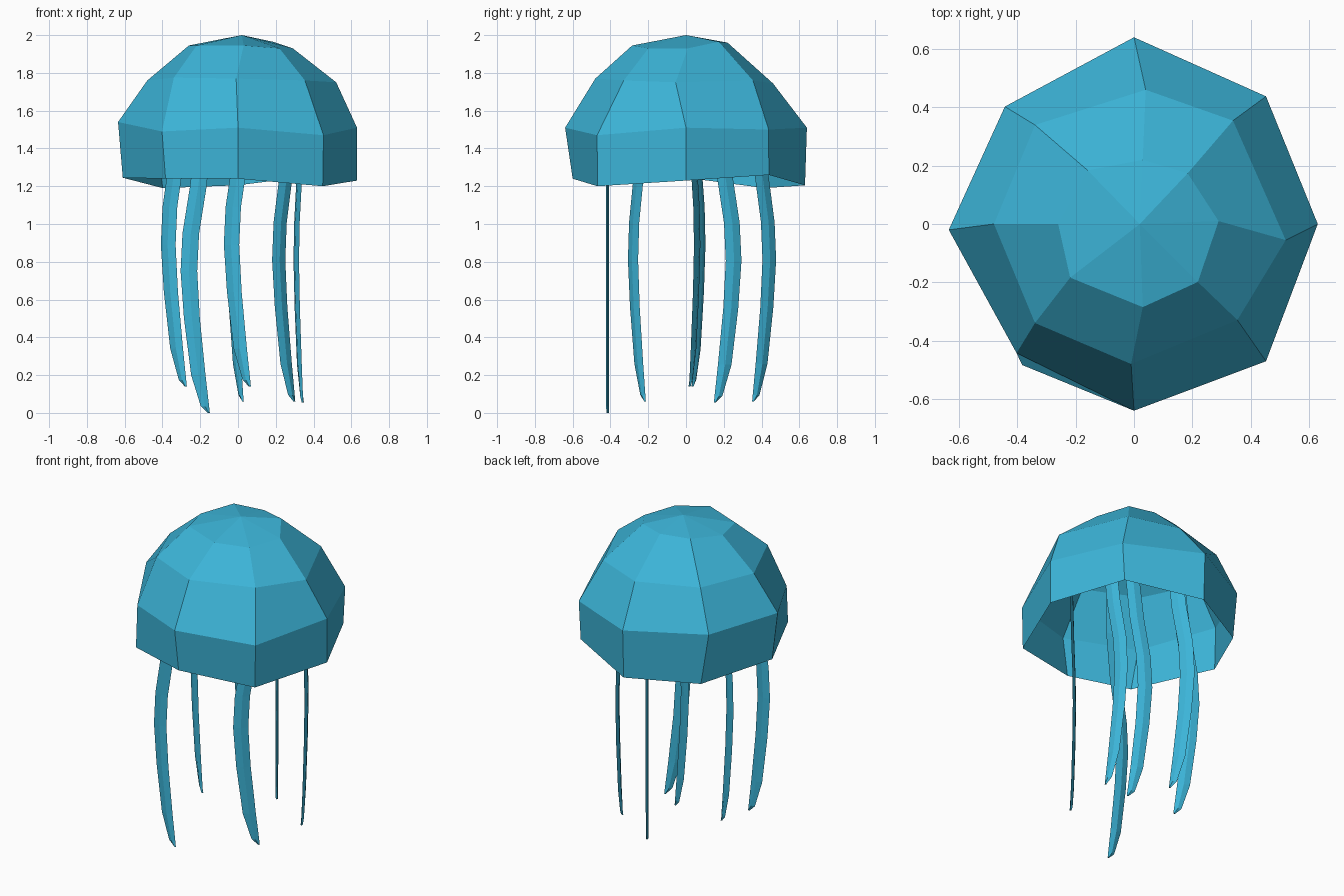
import bpy, bmesh
from math import cos, sin, pi
from mathutils import Vector

if "Cube" in bpy.data.objects:
    bpy.data.objects.remove(bpy.data.objects["Cube"])

mat = bpy.data.materials.new("sea_blue")
mat.diffuse_color = (0.045, 0.46, 0.69, 1)
mat.use_nodes = True
mat.node_tree.nodes["Principled BSDF"].inputs["Base Color"].default_value = mat.diffuse_color


def finish(bm, name):
    bmesh.ops.recalc_face_normals(bm, faces=bm.faces)
    mesh = bpy.data.meshes.new(name)
    bm.to_mesh(mesh)
    bm.free()
    mesh.materials.append(mat)
    obj = bpy.data.objects.new(name, mesh)
    bpy.context.collection.objects.link(obj)


def bridge(bm, a, b):
    n = len(a)
    for i in range(n):
        bm.faces.new((a[i], a[(i + 1) % n], b[(i + 1) % n], b[i]))


# Bell: open eight-sided dome, (radius, height) per ring from rim upwards;
# sides are counted anticlockwise from +x
PROFILE = [(0.62, 1.23), (0.64, 1.51), (0.48, 1.76), (0.26, 1.945)]
# Hand-made unevenness: (ring, side) -> nudge
NUDGE = {
    (0, 0): (.01, 0, 0), (0, 1): (0, 0, .03), (0, 2): (0, .01, -.025),
    (0, 3): (.04, -.02, -.04), (0, 4): (.01, 0, .015),
    (0, 5): (.055, -.045, .01), (0, 6): (0, .02, .01), (0, 7): (.01, -.03, -.03),
    (1, 0): (-.01, 0, 0), (1, 1): (0, -.015, -.01), (1, 3): (.01, -.05, 0),
    (1, 4): (.005, -.02, .03), (1, 5): (.05, .01, -.02), (1, 7): (0, -.018, -.04),
    (2, 0): (.04, -.055, -.01), (2, 1): (0, .015, 0), (2, 2): (.04, -.02, -.015),
    (2, 5): (0, 0, .015), (2, 6): (-.01, 0, .01), (2, 7): (.015, .01, 0),
    (3, 0): (.03, .01, -.015), (3, 1): (0, -.01, .02), (3, 2): (.03, -.04, .015),
    (3, 3): (.025, 0, .02), (3, 5): (-.035, 0, 0), (3, 6): (.03, -.025, 0),
    (3, 7): (.035, -.015, -.015),
}
bm = bmesh.new()
rings = []
for r, (rad, z) in enumerate(PROFILE):
    rings.append([bm.verts.new(
        Vector((rad * cos(s * pi / 4), rad * sin(s * pi / 4), z))
        + Vector(NUDGE.get((r, s), (0, 0, 0)))) for s in range(8)])
for a, b in zip(rings, rings[1:]):
    bridge(bm, a, b)
crown = bm.verts.new((0.02, 0, 2.0))
for s in range(8):
    bm.faces.new((rings[-1][s], rings[-1][(s + 1) % 8], crown))
finish(bm, "bell")

# Tentacle ribbon: (height above tip, sideways sway, half width)
RIBBON = [(0, .055, .006), (.035, .035, .022), (.2, 0, .038), (.5, -.034, .042),
          (.75, -.05, .044), (.95, -.04, .044), (1.2, 0, .044),
          (1.5, .03, .042), (1.74, .05, .02)]


def tentacle(name, x, y, tip, direction):
    d = Vector((*direction, 0)).normalized()
    n = Vector((-d.y, d.x, 0))
    bm = bmesh.new()
    sections = []
    for h, sway, w in RIBBON:
        c = Vector((x, y, tip + h)) + d * sway
        t = n * min(.008, w)
        sections.append([bm.verts.new(p) for p in (c - d * w, c - t, c + d * w, c + t)])
    for a, b in zip(sections, sections[1:]):
        bridge(bm, a, b)
    bm.faces.new(sections[0])
    bm.faces.new(sections[-1])
    finish(bm, name)


tentacle("tentacle_left", -.325, .06, .14, (.87, -.45))
tentacle("tentacle_front", -.21, -.415, 0, (1, 0))
tentacle("tentacle_back", -.005, .40, .06, (.57, -.82))
tentacle("tentacle_middle", .012, .04, .14, (.92, -.38))
tentacle("tentacle_front_right", .255, -.25, .06, (.79, .61))
tentacle("tentacle_right", .325, .205, .055, (.33, -.94))
